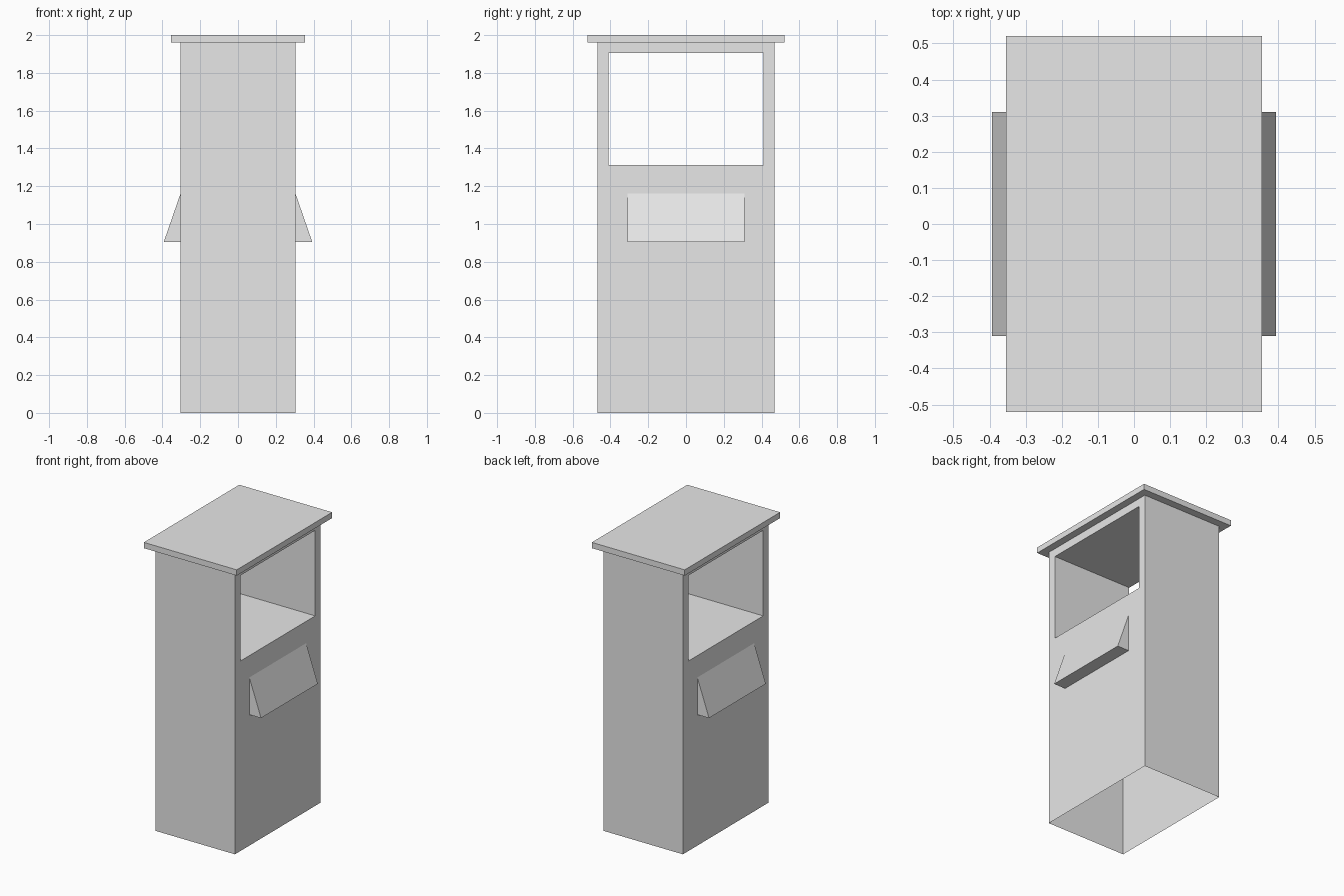
import bpy, bmesh

cube = bpy.data.objects.get("Cube")
if cube:
    bpy.data.objects.remove(cube, do_unlink=True)

# Single plain grey for everything
grey = bpy.data.materials.new("plain_grey")
grey.use_nodes = True
color = (0.8, 0.8, 0.8, 1)
grey.diffuse_color = color
grey.node_tree.nodes["Principled BSDF"].inputs["Base Color"].default_value = color

HALF_X, HALF_Y, BODY_TOP = 0.304, 0.468, 1.96


def finish(bm, name):
    mesh = bpy.data.meshes.new(name)
    bm.to_mesh(mesh)
    bm.free()
    mesh.materials.append(grey)
    obj = bpy.data.objects.new(name, mesh)
    bpy.context.collection.objects.link(obj)
    return obj


def loop(bm, x, half_y, low, high):
    """Four corners of an upright rectangle lying across x."""
    return [bm.verts.new((x, y, z)) for y, z in
            ((-half_y, low), (half_y, low), (half_y, high), (-half_y, high))]


def bridge(bm, a, b, skip=()):
    """Join two rectangles with quads, leaving out the skipped sides."""
    for i in range(4):
        if i not in skip:
            j = (i + 1) % 4
            bm.faces.new((a[i], a[j], b[j], b[i]))


# Cabinet: thin shell, open underneath, with a window tunnel right through
bm = bmesh.new()
outer = [loop(bm, x, HALF_Y, 0, BODY_TOP) for x in (-HALF_X, HALF_X)]
inner = [loop(bm, x, 0.409, 1.313, 1.904) for x in (-HALF_X, HALF_X)]
bridge(bm, outer[1], outer[0], skip=(0,))
bridge(bm, inner[0], inner[1])
bridge(bm, outer[0], inner[0])
bridge(bm, inner[1], outer[1])
bmesh.ops.recalc_face_normals(bm, faces=bm.faces)
finish(bm, "cabinet")

# Overhanging flat roof
bm = bmesh.new()
bmesh.ops.create_cube(bm, size=1)
bmesh.ops.scale(bm, vec=(0.71, 1.042, 0.04), verts=bm.verts)
bmesh.ops.translate(bm, vec=(0, 0, BODY_TOP + 0.02), verts=bm.verts)
finish(bm, "roof")

# Sloping wedge hood on each long side
for side, name in ((1, "left_hood"), (-1, "right_hood")):
    bm = bmesh.new()
    ends = [[bm.verts.new((side * x, y, z)) for x, z in
             ((HALF_X, 0.905), (0.393, 0.905), (HALF_X, 1.162))]
            for y in (-0.31, 0.31)]
    for end in ends:
        bm.faces.new(end)
    for i in range(2):
        bm.faces.new((ends[0][i], ends[0][i + 1], ends[1][i + 1], ends[1][i]))
    bmesh.ops.recalc_face_normals(bm, faces=bm.faces)
    # The hood is open where it meets the wall, so face its sheets outward
    slope = max(bm.faces, key=lambda f: f.normal.z * f.normal.x)
    slope = [f for f in bm.faces if abs(f.normal.x) > 0.5][0]
    if slope.normal.x * side < 0:
        bmesh.ops.reverse_faces(bm, faces=bm.faces)
    finish(bm, name)
